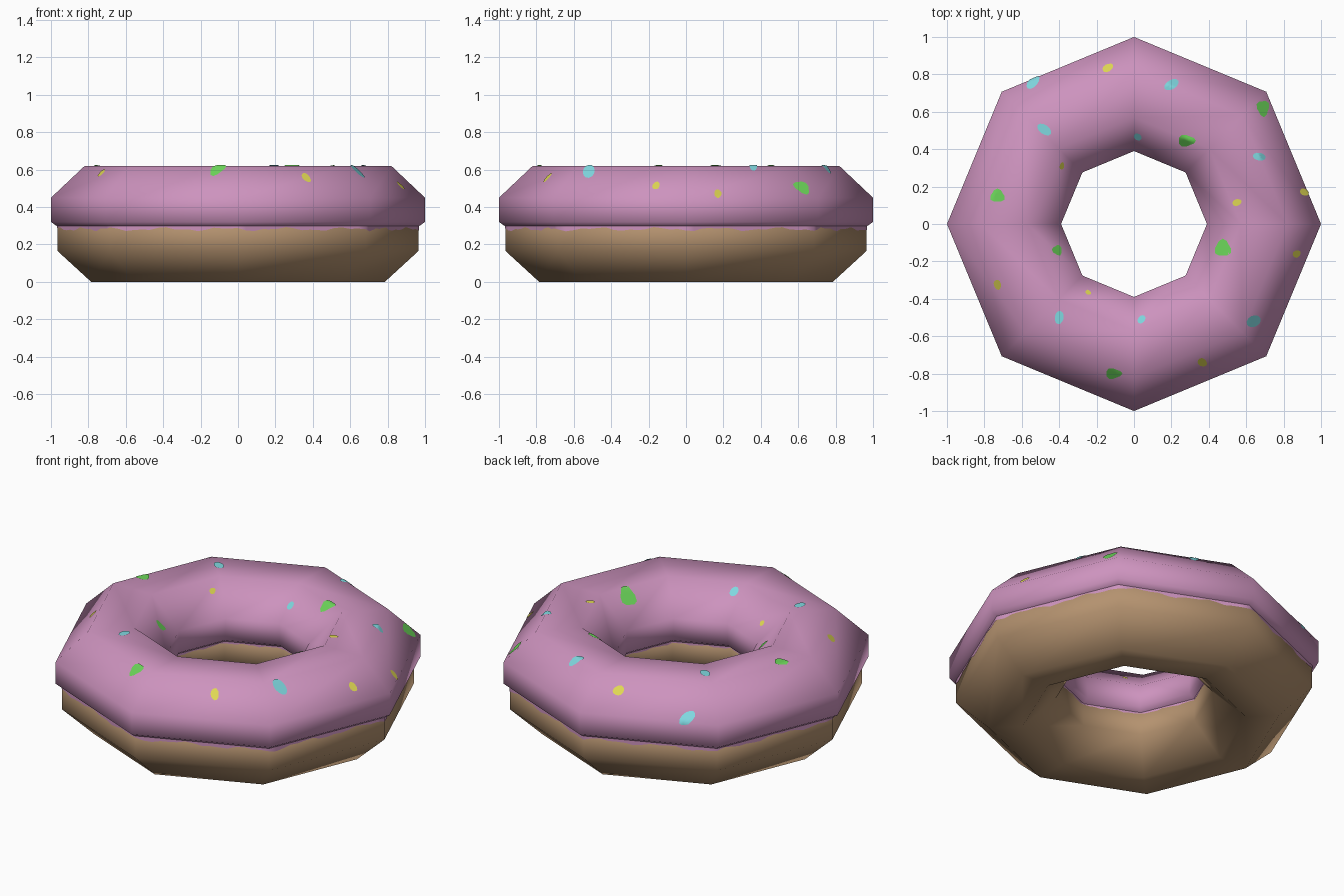
import bpy, math, random
from mathutils import Vector

if "Cube" in bpy.data.objects:
    bpy.data.objects.remove(bpy.data.objects["Cube"])

random.seed(4)
SIDES = 8
COS = math.cos(math.pi / SIDES)


def material(name, rgb):
    m = bpy.data.materials.new(name)
    lin = [((c / 255 + 0.055) / 1.055) ** 2.4 for c in rgb]
    m.diffuse_color = (*lin, 1)
    m.use_nodes = True
    m.node_tree.nodes["Principled BSDF"].inputs["Base Color"].default_value = m.diffuse_color
    return m


PINK = material("pink_icing", (205, 147, 190))
DOUGH = material("brown_dough", (180, 146, 111))
CYAN = material("cyan_sprinkle", (128, 216, 224))
GREEN = material("green_sprinkle", (108, 214, 90))
YELLOW = material("yellow_sprinkle", (224, 216, 84))


def add_mesh(name, verts, faces, mat):
    me = bpy.data.meshes.new(name)
    me.from_pydata(verts, [], faces)
    me.materials.append(mat)
    me.polygons.foreach_set("use_smooth", [True] * len(me.polygons))
    me.update()
    ob = bpy.data.objects.new(name, me)
    bpy.context.collection.objects.link(ob)
    return ob


def ring(name, profile, closed, mat):
    """Sweep an (r, z) profile, listed outside to inside over the top, round eight sides."""
    n = len(profile)
    verts = [(r * math.cos(i * math.tau / SIDES), r * math.sin(i * math.tau / SIDES), z)
             for i in range(SIDES) for r, z in profile]
    faces = []
    for i in range(SIDES):
        a, b = i * n, (i + 1) % SIDES * n
        for j in range(n if closed else n - 1):
            k = (j + 1) % n
            faces.append((a + j, b + j, b + k, a + k))
    return add_mesh(name, verts, faces, mat)


# Dough ring
ring("dough", [(0.785, 0), (0.965, 0.165), (0.965, 0.305), (0.785, 0.47),
               (0.605, 0.47), (0.425, 0.305), (0.425, 0.165), (0.605, 0)], True, DOUGH)

# Icing shell with a lip turned under on both sides
TOP = [(1.0, 0.45), (0.82, 0.62), (0.57, 0.62), (0.39, 0.45)]
ring("icing", [(0.966, 0.297), (1.0, 0.32)] + TOP + [(0.39, 0.32), (0.424, 0.297)],
     False, PINK)


# Wavy icing edge lying on the dough
def drips(name, radius, depth, steps, outward):
    verts, faces = [], []
    total = SIDES * steps
    phase = random.random() * 6
    for i in range(total):
        k, t = divmod(i, steps)
        a, b = k * math.tau / SIDES, (k + 1) * math.tau / SIDES
        p = Vector((math.cos(a), math.sin(a))).lerp(Vector((math.cos(b), math.sin(b))), t / steps) * radius
        u = i / total * math.tau
        wave = 0.5 + 0.3 * math.sin(17 * u + phase) + 0.2 * math.sin(41 * u)
        verts += [(p.x, p.y, 0.305), (p.x, p.y, 0.294 - depth * wave)]
        c, d = 2 * i, 2 * ((i + 1) % total)
        faces.append((c, c + 1, d + 1, d) if outward else (c, d, d + 1, c + 1))
    add_mesh(name, verts, faces, PINK)


drips("outer_icing_edge", 0.968, 0.024, 16, True)
drips("inner_icing_edge", 0.422, 0.012, 10, False)


# Sprinkles draped over the icing facets
def drape(x, y):
    rho = max(x * math.cos(a) + y * math.sin(a)
              for a in [(k + 0.5) * math.tau / SIDES for k in range(SIDES)]) / COS
    if rho > 1:
        s = 1.004 / rho
        return (x * s, y * s, 0.45 - (rho - 1))
    z = 0.45
    for (r0, z0), (r1, z1) in zip(TOP, TOP[1:]):
        if r1 <= rho <= r0:
            z = z0 + (z1 - z0) * (r0 - rho) / (r0 - r1)
    return (x, y, z + 0.005)


def sprinkles(name, mat, lobes, items):
    verts, faces = [], []
    segs, rings = 12, 3
    for x, y, length, width, angle in items:
        base = len(verts)
        ca, sa = math.cos(math.radians(angle)), math.sin(math.radians(angle))
        verts.append(drape(x, y))
        for q in range(1, rings + 1):
            for s in range(segs):
                t = s * math.tau / segs
                f = q / rings * (1 + lobes * math.cos(3 * t))
                u, v = f * length / 2 * math.cos(t), f * width / 2 * math.sin(t)
                verts.append(drape(x + u * ca - v * sa, y + u * sa + v * ca))
        for s in range(segs):
            n = (s + 1) % segs
            faces.append((base, base + 1 + s, base + 1 + n))
            for q in range(rings - 1):
                a, b = base + 1 + q * segs, base + 1 + (q + 1) * segs
                faces.append((a + s, b + s, b + n, a + n))
    add_mesh(name, verts, faces, mat)


# x, y, length, width, angle
sprinkles("cyan_sprinkles", CYAN, 0, [
    (-0.54, 0.76, 0.09, 0.05, 50), (-0.48, 0.505, 0.085, 0.05, -35),
    (0.20, 0.745, 0.085, 0.05, 30), (0.02, 0.465, 0.045, 0.035, -30),
    (0.67, 0.36, 0.07, 0.042, -10), (0.64, -0.52, 0.08, 0.06, 25),
    (0.04, -0.51, 0.05, 0.036, 50), (-0.40, -0.50, 0.072, 0.048, 80)])
sprinkles("green_sprinkles", GREEN, 0.15, [
    (0.69, 0.62, 0.085, 0.065, -85), (0.28, 0.445, 0.09, 0.062, 0),
    (-0.73, 0.15, 0.07, 0.075, 90), (-0.41, -0.14, 0.055, 0.05, -60),
    (0.475, -0.13, 0.09, 0.085, 90), (-0.11, -0.80, 0.085, 0.055, 0)])
sprinkles("yellow_sprinkles", YELLOW, 0.05, [
    (-0.14, 0.835, 0.062, 0.04, 30), (-0.385, 0.31, 0.04, 0.024, 80),
    (0.55, 0.115, 0.05, 0.036, 20), (0.91, 0.17, 0.05, 0.035, -30),
    (0.87, -0.16, 0.045, 0.038, 30), (-0.73, -0.325, 0.055, 0.038, -75),
    (-0.245, -0.365, 0.032, 0.024, -30), (0.365, -0.74, 0.052, 0.042, -30)])
